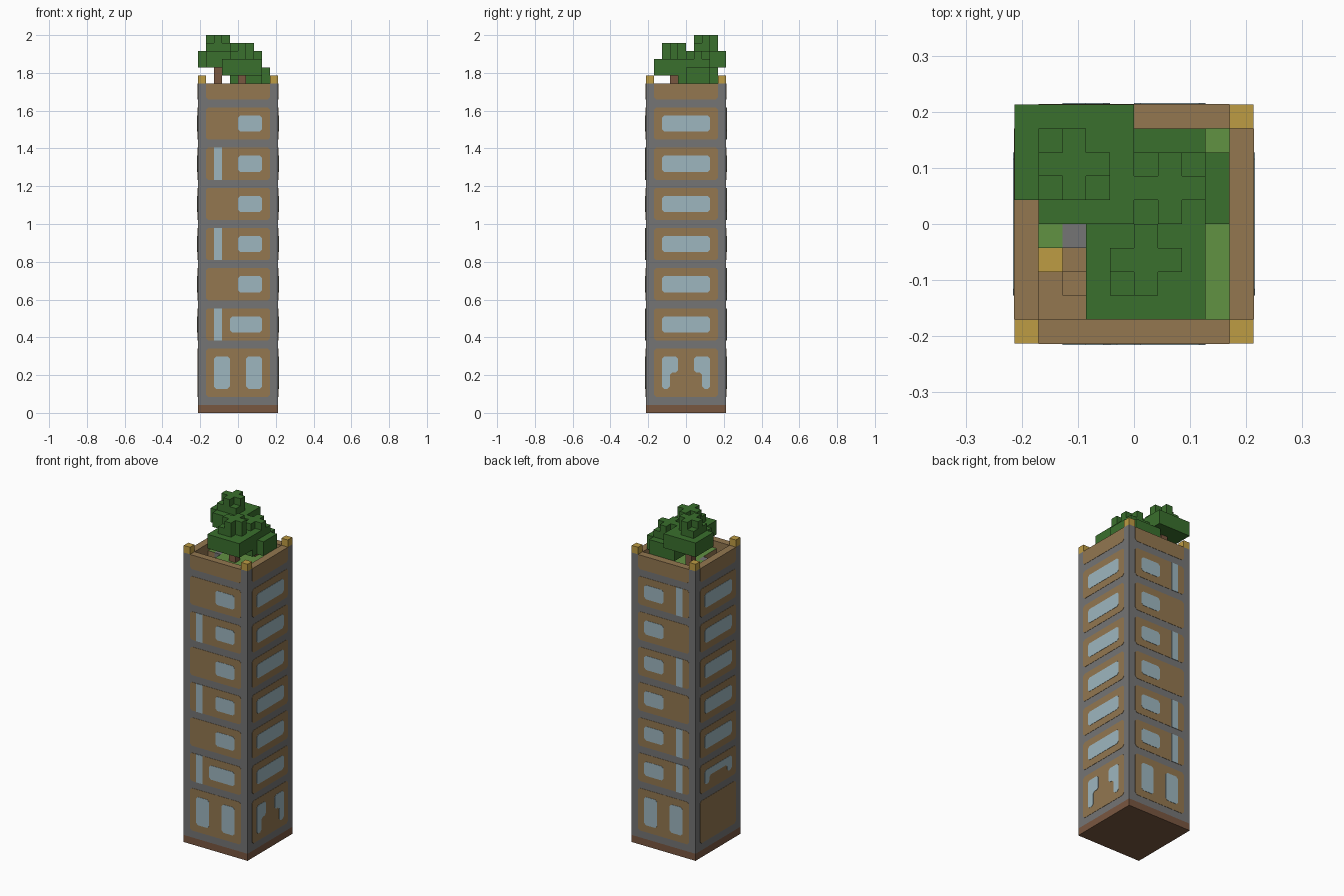
import bpy
import bmesh
from math import pi
from mathutils import Matrix, Vector

if "Cube" in bpy.data.objects:
    bpy.data.objects.remove(bpy.data.objects["Cube"])

U = 2 / 47      # one block
HALF = 5        # half the tower width, in blocks
TOP = 41        # top of the parapet, in blocks


def material(name, *rgb):
    linear = [((c / 255 + 0.055) / 1.055) ** 2.4 for c in rgb] + [1]
    mat = bpy.data.materials.new(name)
    mat.use_nodes = True
    mat.diffuse_color = linear
    mat.node_tree.nodes["Principled BSDF"].inputs["Base Color"].default_value = linear
    return mat


stone = material("grey stone", 117, 117, 117)
tan = material("tan plaster", 147, 119, 80)
glass = material("pale blue glass", 157, 182, 191)
gold = material("gold", 190, 156, 68)
leaf = material("dark green leaves", 58, 112, 45)
grass = material("light green grass", 97, 146, 66)
wood = material("brown wood", 121, 87, 64)


def finish(bm, name, mats):
    mesh = bpy.data.meshes.new(name)
    bm.to_mesh(mesh)
    bm.free()
    for mat in mats:
        mesh.materials.append(mat)
    obj = bpy.data.objects.new(name, mesh)
    bpy.context.collection.objects.link(obj)
    return obj


def block(x0, x1, y0, y1, z0, z1):
    return {(x, y, z) for x in range(x0, x1) for y in range(y0, y1) for z in range(z0, z1)}


def voxels(name, cells, mats, rule=None):
    """Outer skin of a set of blocks; rule(centre, normal) picks the colour."""
    bm = bmesh.new()
    for cell in cells:
        for axis in range(3):
            for sign in (-1, 1):
                near = list(cell)
                near[axis] += sign
                if tuple(near) in cells:
                    continue
                n, s, t = Vector(), Vector(), Vector()
                n[axis], s[(axis + 1) % 3], t[(axis + 2) % 3] = sign, sign, 1
                mid = Vector(cell) + Vector((0.5 - HALF, 0.5 - HALF, 0.5)) + n / 2
                ring = [mid + (s * a + t * b) / 2 for a, b in ((-1, -1), (1, -1), (1, 1), (-1, 1))]
                face = bm.faces.new([bm.verts.new(p * U) for p in ring])
                face.material_index = rule(mid, n) if rule else 0
    bmesh.ops.remove_doubles(bm, verts=bm.verts, dist=U / 100)
    bmesh.ops.dissolve_limit(bm, angle_limit=0.01, verts=bm.verts, edges=bm.edges, delimit={'MATERIAL'})
    return finish(bm, name, mats)


def rect(a0, a1, z0, z1):
    return [(a0, z0), (a1, z0), (a1, z1), (a0, z1)]


def plates(name, shapes, mat, turn, lift, cut=0.28):
    """Thin plates with clipped corners on one side of the tower."""
    bm = bmesh.new()
    for shape in shapes:
        outline = []
        for i, p in enumerate(shape):
            p = Vector(p)
            # strips that fill a panel and the parapet top keep square corners
            square = p.y == TOP or (len(shape) == 4 and shape[1][0] - shape[0][0] == 1)
            if square:
                outline.append(p)
                continue
            for q in (Vector(shape[i - 1]), Vector(shape[(i + 1) % len(shape)])):
                outline.append(p + (q - p).normalized() * cut)
        back = [bm.verts.new(((p.x - HALF) * U, -HALF * U, p.y * U)) for p in outline]
        front = [bm.verts.new(v.co - Vector((0, lift, 0))) for v in back]
        bm.faces.new(front)
        for i in range(len(back)):
            bm.faces.new((back[i - 1], back[i], front[i], front[i - 1]))
    bmesh.ops.recalc_face_normals(bm, faces=bm.faces)
    bmesh.ops.rotate(bm, verts=bm.verts, cent=(0, 0, 0), matrix=Matrix.Rotation(turn, 3, 'Z'))
    finish(bm, name, [mat])


# Tower shell with a foundation course and a sunken roof
shell = block(0, 10, 0, 10, 0, TOP) - block(1, 9, 1, 9, 36, TOP)


def shell_colour(mid, n):
    if mid.z < 1:
        return 2
    outside = n.z == 0 and max(abs(mid.x), abs(mid.y)) > HALF - 0.01
    return 0 if outside else 1


voxels("tower_shell", shell, [stone, tan, wood], shell_colour)

# Facades: floors start every five blocks above the tall ground floor
floors = range(9, 35, 5)
panels = [rect(1, 9, 2, 8), rect(1, 9, 39, TOP)] + [rect(1, 9, z, z + 4) for z in floors]
doors = [rect(2, 4, 3, 7), rect(6, 8, 3, 7)]

front = doors + [rect(4 if z == 9 else 5, 8, z + 1, z + 3) for z in floors]
front += [rect(2, 3, z, z + 4) for z in (9, 19, 29)]

back = doors + [rect(2, 5, z + 1, z + 3) for z in floors]
back += [rect(7, 8, z, z + 4) for z in (9, 14, 24, 34)]

wide = [rect(2, 8, z + 1, z + 3) for z in floors]
hooked = [(2, 3), (3, 3), (3, 5), (4, 5), (4, 7), (2, 7)]
mirrored = [(10 - a, z) for a, z in reversed(hooked)]
arch = [(2, 10), (3, 10), (3, 11), (7, 11), (7, 10), (8, 10), (8, 12), (2, 12)]

sides = {"front": front, "right": wide + [hooked, mirrored], "back": back, "left": wide[1:] + [arch]}
for i, (side, windows) in enumerate(sides.items()):
    plates(side + "_panels", panels, tan, i * pi / 2, 0.0015)
    plates(side + "_windows", windows, glass, i * pi / 2, 0.003)

# Corner finials
for x in (0, 9):
    for y in (0, 9):
        voxels("corner_finial", block(x, x + 1, y, y + 1, TOP, TOP + 1), [gold])

# Roof garden with a stairwell
stairwell = block(1, 3, 1, 4, 36, 40)
landing = block(2, 3, 4, 5, 36, 40)
voxels("roof_lawn", block(1, 9, 1, 9, 36, 40) - stairwell - landing,
       [grass, tan], lambda mid, n: 0 if n.z > 0 else 1)
voxels("stair_landing", landing, [stone])
voxels("stair_steps", block(2, 3, 3, 4, 36, 39) | block(2, 3, 2, 3, 36, 38), [tan])
voxels("stair_lamp", block(1, 2, 3, 4, 36, 38), [gold])

# Trees: centre column, row, lowest leaf level, missing wide and narrow corners
trees = [
    (2, 7, 43, {(-2, -2)}, {(1, 1)}),
    (5, 3, 42, set(), {(1, -1), (1, 1), (-1, 1)}),
    (6, 6, 41, {(2, 2), (2, -2)}, {(1, -1), (-1, -1)}),
]
leaves, trunks = set(), set()
for cx, cy, z, wide_gaps, narrow_gaps in trees:
    for dx in range(-2, 3):
        for dy in range(-2, 3):
            levels = set()
            if (dx, dy) not in wide_gaps:
                levels |= {z, z + 1}
            if max(abs(dx), abs(dy)) <= 1 and (dx, dy) not in narrow_gaps:
                levels.add(z + 2)
            if abs(dx) + abs(dy) <= 1:
                levels.add(z + 3)
            leaves |= {(cx + dx, cy + dy, k) for k in levels}
    trunks |= block(cx, cx + 1, cy, cy + 1, 40, z)
voxels("tree_leaves", leaves, [leaf])
voxels("tree_trunks", trunks, [wood])
